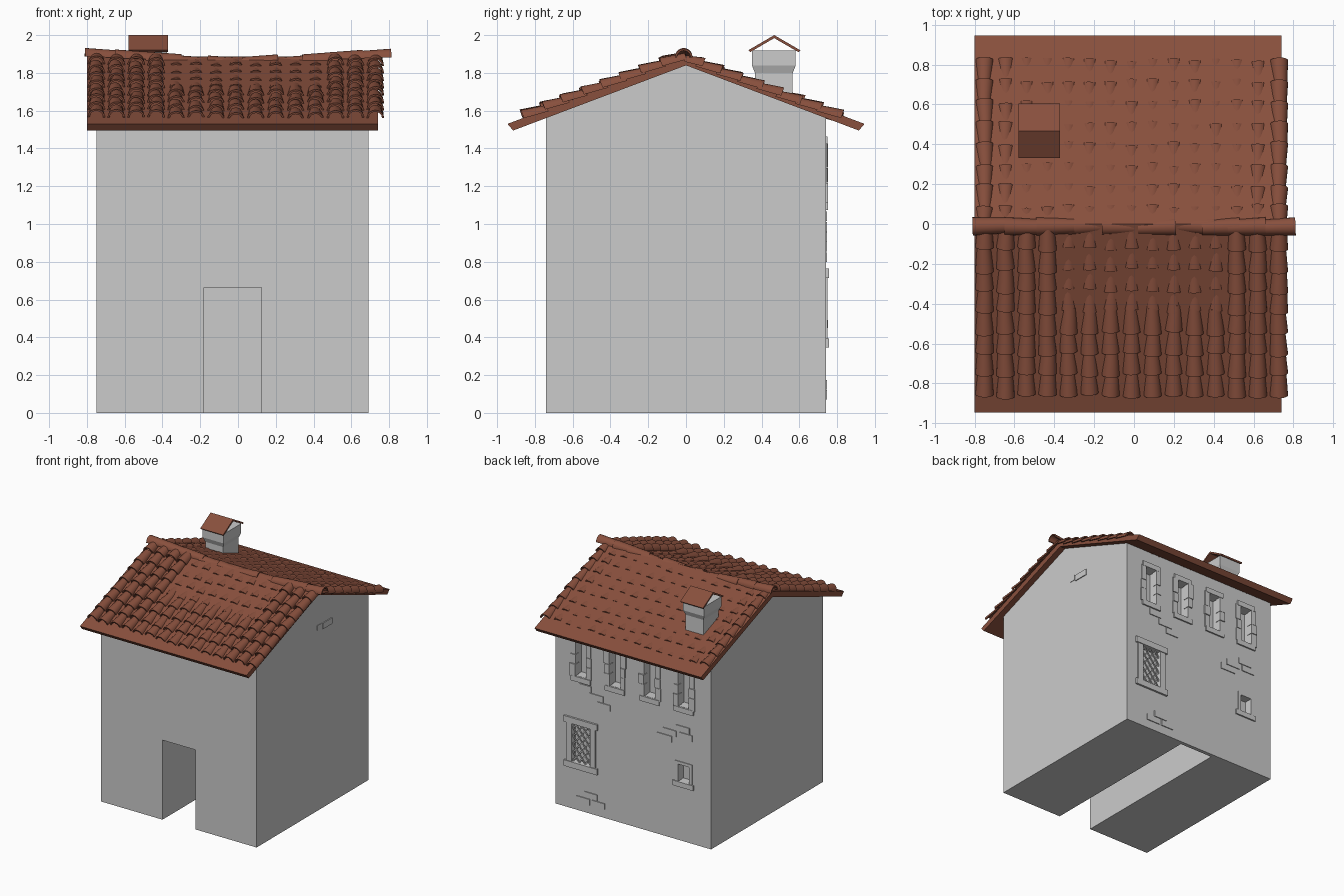
import bpy, bmesh, math, random
from mathutils import Matrix, Vector

if "Cube" in bpy.data.objects:
    bpy.data.objects.remove(bpy.data.objects["Cube"])
random.seed(4)

clay = bpy.data.materials.new("clay")
clay.diffuse_color = (0.25, 0.08, 0.047, 1)
clay.use_nodes = True
clay.node_tree.nodes["Principled BSDF"].inputs["Base Color"].default_value = clay.diffuse_color


def finish(name, bm, mat=None, smooth=False):
    bmesh.ops.recalc_face_normals(bm, faces=bm.faces)
    me = bpy.data.meshes.new(name)
    bm.to_mesh(me)
    bm.free()
    ob = bpy.data.objects.new(name, me)
    bpy.context.collection.objects.link(ob)
    if mat:
        me.materials.append(mat)
    if smooth:
        bpy.ops.object.select_all(action='DESELECT')
        ob.select_set(True)
        bpy.context.view_layer.objects.active = ob
        bpy.ops.object.shade_smooth_by_angle(angle=math.radians(40))
    return ob


def box(bm, x0, x1, y0, y1, z0, z1, rot=0.0):
    c = Vector(((x0 + x1) / 2, (y0 + y1) / 2, (z0 + z1) / 2))
    m = (Matrix.Translation(c) @ Matrix.Rotation(rot, 4, 'Y')
         @ Matrix.Diagonal((x1 - x0, y1 - y0, z1 - z0, 1)))
    bmesh.ops.create_cube(bm, size=1, matrix=m)


def prism(bm, pts, x0, x1):
    """Extrude a (y, z) profile along x."""
    f = bm.faces.new([bm.verts.new((x0, y, z)) for y, z in pts])
    g = bmesh.ops.extrude_face_region(bm, geom=[f])
    vs = [v for v in g['geom'] if isinstance(v, bmesh.types.BMVert)]
    bmesh.ops.translate(bm, verts=vs, vec=(x1 - x0, 0, 0))


def tile(bm, m, r0, r1, length, drop=0.012, t=0.01, n=10):
    """Tapered half-round shell, wide end at the local origin, running along local y."""
    rings = []
    for y, r, dz in ((0, r0, 0), (length, r1, -drop)):
        for rr in (r, r - t):
            rings.append([bm.verts.new(m @ Vector((rr * math.cos(a), y, rr * math.sin(a) + dz)))
                          for a in (math.pi * i / n for i in range(n + 1))])
    o0, i0, o1, i1 = rings
    for a, b in ((o0, o1), (i0, i1), (o0, i0), (o1, i1)):
        for k in range(n):
            bm.faces.new((a[k], a[k + 1], b[k + 1], b[k]))
    for k in (0, n):
        bm.faces.new((o0[k], o1[k], i1[k], i0[k]))


# House body with doorway and window recesses cut out
BACK = 0.74
WINDOWS = [0.45, 0.135, -0.185, -0.5]
bm = bmesh.new()
prism(bm, [(-.74, 0), (.74, 0), (.74, 1.57), (0, 1.85), (-.74, 1.57)], -.75, .69)
body = finish("house_walls", bm)
bm = bmesh.new()
box(bm, -.18, .125, -.9, .71, -.1, .665)
for cx in WINDOWS:
    box(bm, cx - .055, cx + .055, .66, .9, 1.12, 1.42)
box(bm, .36, .54, .69, .9, .39, .715)
box(bm, -.555, -.445, .67, .9, .49, .64)
cutter = finish("opening_cutter", bm)
cutter.hide_render = True
mod = body.modifiers.new("openings", 'BOOLEAN')
mod.operation = 'DIFFERENCE'
mod.object = cutter
bpy.context.view_layer.objects.active = body
bpy.ops.object.modifier_apply(modifier=mod.name)
bpy.data.objects.remove(cutter)

# Upper window surrounds: uneven jamb stones, lintel and sill
bm = bmesh.new()
for cx in WINDOWS:
    for s in (-1, 1):
        z = 1.11
        for h in (.11, .08, .13):
            w = random.uniform(.038, .055)
            xs = sorted((cx + s * .05, cx + s * (.05 + w)))
            box(bm, xs[0], xs[1], .70, BACK + random.uniform(.006, .012), z, z + h - .004)
            z += h
    box(bm, cx - .085, cx + .085, .70, BACK + .01, 1.42, 1.462)
    box(bm, cx - .09, cx + .09, .70, BACK + .012, 1.075, 1.118)
finish("upper_window_frames", bm)

# Lattice window: frame and crossed bars
bm = bmesh.new()
for x0, x1 in ((.315, .365), (.535, .585)):
    box(bm, x0, x1, .70, BACK + .01, .38, .725)
for z0, z1 in ((.345, .395), (.715, .765)):
    box(bm, .295, .605, .70, BACK + .016, z0, z1)
finish("lattice_window_frame", bm)
bm = bmesh.new()
X0, X1, Z0, Z1, K = .36, .54, .39, .715, 1.25
for sgn in (1, -1):
    for i in range(-6, 13):
        c = i * .068
        ta = max(0, -c / K)                       # bar z = K*t + c clipped to the opening
        tb = min(X1 - X0, (Z1 - Z0 - c) / K)
        if tb - ta < .01:
            continue
        t, ln = (ta + tb) / 2, (tb - ta) * math.hypot(1, K)
        x = X0 + t if sgn > 0 else X1 - t
        z = Z0 + K * t + c
        box(bm, x - ln / 2, x + ln / 2, .722 + .004 * sgn, .73 + .004 * sgn,
            z - .005, z + .005, -sgn * math.atan(K))
finish("window_lattice", bm)

# Small window surround
bm = bmesh.new()
for s in (-1, 1):
    xs = sorted((-.5 + s * .05, -.5 + s * .078))
    box(bm, xs[0], xs[1], .70, BACK + .006, .49, .64)
box(bm, -.578, -.422, .70, BACK + .006, .635, .66)
box(bm, -.59, -.40, .70, BACK + .012, .45, .492)
finish("small_window_frame", bm)

# Exposed bricks
bm = bmesh.new()
for x, z in ((.41, 1.04), (.31, .985), (.24, .93),
             (-.49, .935), (-.37, .88), (-.52, .88), (-.32, .825),
             (.36, .15), (.43, .095), (.29, .095)):
    w = random.uniform(.055, .07)
    box(bm, x - w, x + w, .72, BACK + .007, z - .025, z + .025)
box(bm, .68, .694, .06, .118, 1.51, 1.55)
box(bm, .68, .697, .128, .255, 1.495, 1.545)
finish("exposed_bricks", bm)

# Roof deck
bm = bmesh.new()
prism(bm, [(-.945, 1.53), (0, 1.887), (.945, 1.53), (.915, 1.495), (0, 1.84), (-.915, 1.495)],
      -.80, .74)
finish("roof_deck", bm, clay)

# Roof tiles, sagging into the deck away from the gable edges
K = .357 / .945
ANG = math.atan(K)
for s, name in ((-1, "front_roof_tiles"), (1, "back_roof_tiles")):
    bm = bmesh.new()
    for c in range(15):
        for r in range(8):
            if s < 0:
                edge = c < 4 or c > 11
                off = 0 if edge else (-.012 if r < 4 else -.032)
                if c == 4 and r > 4:
                    off = -.037
            else:
                off = -.016 if c in (0, 14) else -.03 if c in (1, 13) else -.037
            off += random.uniform(-.004, .003)
            y = .86 - r * .105 - (0 if s < 0 else .035) + random.uniform(-.012, .008)
            up = Vector((0, -s * math.cos(ANG), math.sin(ANG)))
            nz = Vector((0, s * math.sin(ANG), math.cos(ANG)))
            o = Vector((-.75 + c * .1055, s * y, 1.887 - K * y)) + nz * off
            m = Matrix((up.cross(nz), up, nz)).transposed().to_4x4()
            m = Matrix.Translation(o) @ m @ Matrix.Rotation(random.uniform(-.05, .05), 4, 'Z')
            tile(bm, m, .046, .035, min(.135, y / math.cos(ANG)))
    finish(name, bm, clay, True)

# Ridge tiles: raised at the ends, sunk in the middle
bm = bmesh.new()
for x, d, z in ((-.81, 1, 1.886), (-.65, 1, 1.878), (-.49, 1, 1.867), (-.33, 1, 1.848),
                (-.16, 1, 1.846), (.21, -1, 1.852), (.40, -1, 1.85), (.53, -1, 1.866),
                (.66, -1, 1.876), (.81, -1, 1.882)):
    m = (Matrix.Translation((x, -.012, z)) @ Matrix.Rotation(-d * math.pi / 2, 4, 'Z')
         @ Matrix.Rotation(random.uniform(-.04, .04), 4, 'Z'))
    tile(bm, m, .046, .038, .19, drop=.006)
finish("ridge_tiles", bm, clay, True)

# Chimney: stack widening to a corbelled head
bm = bmesh.new()
rings = []
for g, z in ((0, 1.62), (0, 1.80), (.016, 1.84), (.016, 1.918)):
    rings.append([bm.verts.new((-.475 + sx * (.082 + g), .465 + sy * (.1 + g), z))
                  for sx, sy in ((-1, -1), (1, -1), (1, 1), (-1, 1))])
for a, b in zip(rings, rings[1:]):
    for k in range(4):
        bm.faces.new((a[k], a[(k + 1) % 4], b[(k + 1) % 4], b[k]))
bm.faces.new(rings[0])
bm.faces.new(rings[-1])
finish("chimney_stack", bm)

# Chimney cap
bm = bmesh.new()
prism(bm, [(.33, 1.92), (.467, 2.0), (.605, 1.92), (.595, 1.91), (.467, 1.984), (.34, 1.91)],
      -.58, -.37)
finish("chimney_cap", bm, clay)
